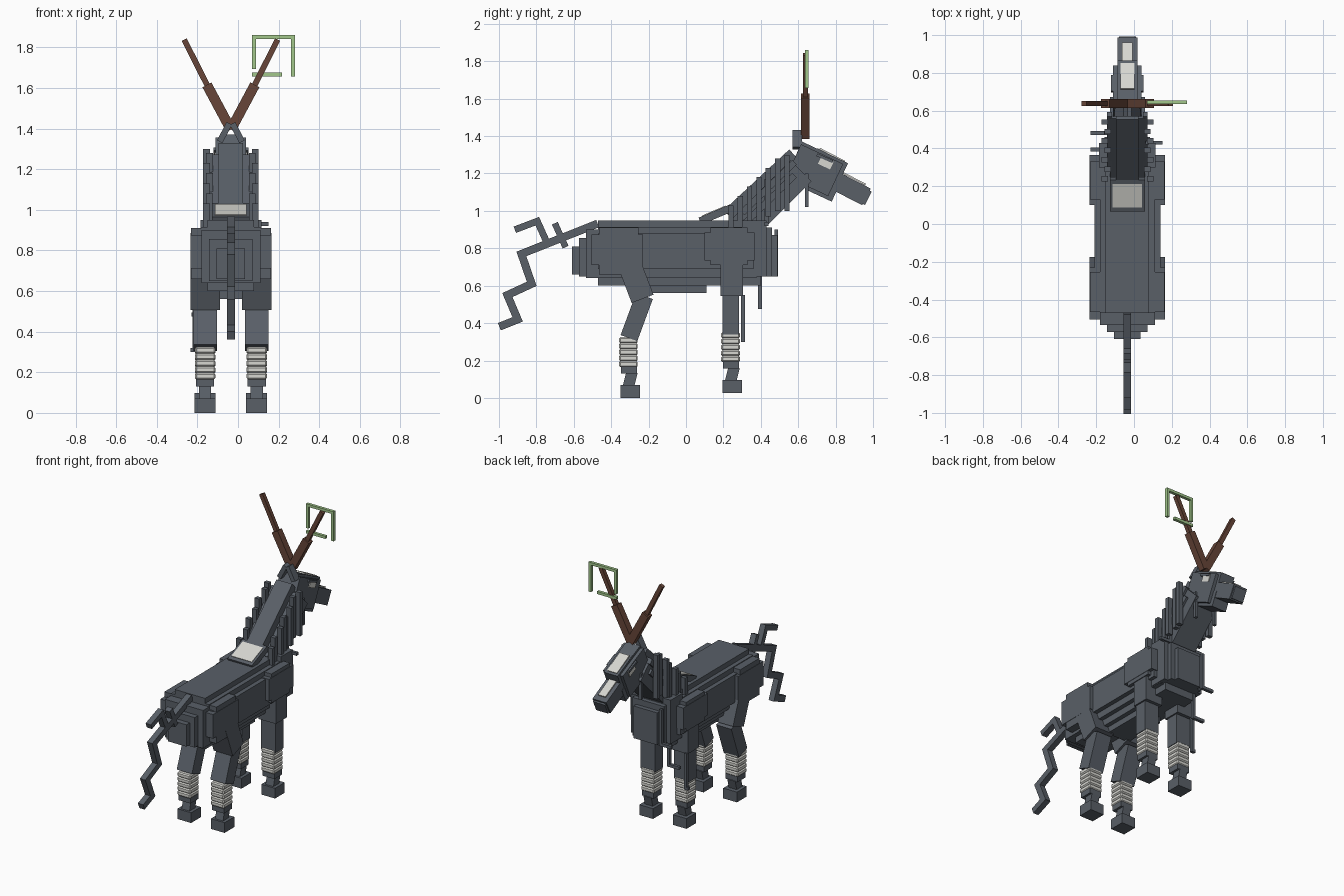
import bpy, bmesh
from mathutils import Vector

if "Cube" in bpy.data.objects:
    bpy.data.objects.remove(bpy.data.objects["Cube"])


def material(name, red, green, blue):
    mat = bpy.data.materials.new(name)
    mat.use_nodes = True
    mat.diffuse_color = (red, green, blue, 1)
    shader = mat.node_tree.nodes["Principled BSDF"]
    shader.inputs["Base Color"].default_value = mat.diffuse_color
    return mat


GREY = material("slate grey", .1, .115, .137)
WHITE = material("bone white", .68, .68, .64)
BROWN = material("antler brown", .135, .06, .04)
GREEN = material("pale green", .36, .57, .26)
MIDDLE = -.035  # centre plane of the animal
ACROSS, ALONG = Vector((1, 0, 0)), Vector((0, 1, 0))


def bar(name, start, end, width, thick, mat=GREY, side=ACROSS):
    """Box running from start to end, with its width along the side axis."""
    start, end = Vector(start), Vector(end)
    run = end - start
    normal = run.normalized().cross(side)
    bm = bmesh.new()
    bmesh.ops.create_cube(bm, size=1)
    for vert in bm.verts:
        along, sideways, out = vert.co
        vert.co = (start + end) / 2 + run * along + side * width * sideways + normal * thick * out
    bmesh.ops.recalc_face_normals(bm, faces=bm.faces)
    mesh = bpy.data.meshes.new(name)
    bm.to_mesh(mesh)
    bm.free()
    mesh.materials.append(mat)
    part = bpy.data.objects.new(name, mesh)
    bpy.context.collection.objects.link(part)
    return part


def plank(name, start, end, width, thick, mat=GREY, x=MIDDLE):
    """Bar between two (y, z) points at a constant x."""
    return bar(name, (x, *start), (x, *end), width, thick, mat)


def block(name, x, width, back, front, bottom, top, mat=GREY):
    """Upright box."""
    level = (bottom + top) / 2
    return plank(name, (back, level), (front, level), width, top - bottom, mat, x)


def chain(name, points, thick):
    """Jointed strip on the centre plane."""
    for start, end in zip(points, points[1:]):
        start, end = Vector(start), Vector(end)
        overlap = (end - start).normalized() * thick * .45
        plank(name, start - overlap, end + overlap, .04, thick)


def lower_leg(label, x, y, ground):
    """Wrapped shin, ankle, pastern and hoof, shared by all four legs."""
    wraps, height = 5, .032
    for i in range(wraps):
        bottom = ground + .165 + i * height
        wrap = block(label + "_bandage", x, .1, y - .05, y + .05, bottom, bottom + height, WHITE)
        bevel = wrap.modifiers.new("rounded wrap", "BEVEL")
        bevel.width = .007
        bevel.segments = 1
    block(label + "_ankle", x, .09, y - .04, y + .045, ground + .13, ground + .167)
    plank(label + "_pastern", (y + .02, ground + .14), (y, ground + .06), .06, .06, GREY, x)
    block(label + "_hoof", x, .104, y - .043, y + .062, ground, ground + .07)


# Barrel: nested blocks that narrow as they grow taller
for i, layer in enumerate(("outer", "middle", "inner")):
    block("body_" + layer, MIDDLE, .35 - i * .06, -.47, .36 + i * .02, .69 - i * .045, .88 + i * .035)
    block("rump_" + layer, MIDDLE, .29 - i * .075, -.535 - i * .037, -.4, .64 + i * .01, .9 - i * .045)
    block("chest_" + layer, MIDDLE, .3 - i * .06, .3, .43 + i * .03, .65, .95 - i * .04)
block("belly", MIDDLE, .17, -.2, .11, .56, .64)

for label, side in (("right", -1), ("left", 1)):
    x = MIDDLE + side * .127
    outer = MIDDLE + side * .16

    # Rear leg
    rear = label + "_rear"
    block(label + "_haunch", outer, .08, -.505, -.23, .71, .875)
    block(label + "_haunch_core", outer, .075, -.465, -.255, .66, .91)
    plank(rear + "_thigh", (-.335, .8), (-.232, .53), .145, .125, GREY, x)
    plank(rear + "_shin", (-.222, .545), (-.305, .32), .115, .095, GREY, x)
    lower_leg(rear, x, -.308, 0)

    # Front leg
    front = label + "_front"
    block(label + "_shoulder", outer, .08, .1, .365, .735, .885)
    block(label + "_shoulder_core", outer, .075, .13, .33, .71, .91)
    block(front + "_thigh", x, .13, .185, .305, .545, .76)
    block(front + "_shin", x, .11, .195, .283, .34, .55)
    lower_leg(front, x, .238, .027)

    # Mane: upright strands climbing the neck, over two sloping locks
    strands = 7
    for i in range(strands):
        y = .24 + i * .05
        top = min(y + .79, 1.3)
        spread = .12 - .015 * (i % 2)
        block(label + "_mane_strand", MIDDLE + side * spread, .034,
              y - .014, y + .014, top - .18 - i * .02, top)
    for drop in (.05, .12):
        plank(label + "_mane_lock", (.3, 1.04 - drop), (.58, 1.31 - drop),
              .025, .035, GREY, MIDDLE + side * .095)
    block(label + "_cheek_strand", MIDDLE + side * .075, .02, .635, .655, 1.02, 1.2)

    # Eye and lid
    cheek = MIDDLE + side * .076
    plank(label + "_eye", (.715, 1.272), (.78, 1.242), .009, .045, WHITE, cheek)
    plank(label + "_eyelid", (.7, 1.3), (.785, 1.263), .02, .016, GREY, cheek)

    # Ear and two-part antler, leaning outwards
    def leaning(name, y, low, high, foot, tip, thick, depth, mat):
        bar(label + name, (MIDDLE + side * foot, y, low), (MIDDLE + side * tip, y, high),
            depth, thick, mat, ALONG)

    leaning("_ear", .595, 1.335, 1.425, .055, .008, .03, .05, GREY)
    leaning("_antler_base", .638, 1.395, 1.615, 0, .118, .05, .046, BROWN)
    leaning("_antler_tip", .638, 1.6, 1.838, .11, .23, .028, .026, BROWN)

# Neck and withers
plank("neck_crest", (.27, .93), (.62, 1.255), .12, .2)
plank("neck_sides", (.3, .9), (.615, 1.215), .185, .16)
plank("withers", (.075, .945), (.24, 1.015), .185, .04)
plank("withers_patch", (.09, .973), (.213, 1.025), .155, .008, WHITE)

# Head
plank("skull", (.575, 1.27), (.8, 1.165), .15, .19)
plank("brow", (.6, 1.325), (.845, 1.21), .105, .1)
plank("jaw", (.66, 1.16), (.8, 1.095), .11, .1)
plank("snout", (.77, 1.175), (.965, 1.075), .105, .1)
plank("nose", (.91, 1.1), (.975, 1.068), .09, .08)
plank("forehead_frame", (.7, 1.33), (.845, 1.255), .1, .012)
plank("forehead_patch", (.715, 1.333), (.85, 1.263), .075, .009, WHITE)
plank("snout_patch", (.83, 1.208), (.96, 1.141), .055, .009, WHITE)

# Vines trailing from the chest, each bent outwards at the tip
for x, y, bottom, reach in ((-.15, .482, .65, -.08), (-.15, .395, .475, -.08),
                            (-.215, .305, .3, -.02), (.07, .43, .92, .08)):
    block("vine", x, .02, y - .01, y + .01, bottom, bottom + .25)
    tip = Vector((x, y, bottom + .01))
    bar("vine_tip", tip, tip + ACROSS * reach, .02, .02, GREY, ALONG)

# Open square hanging at the left antler, with a short lower edge
left, right, low, high, rod = .07, .28, 1.657, 1.86, .018
for name, start, end, bottom, top in (
        ("inner", left, left + rod, low + rod * 2, high),
        ("outer", right - rod, right, low, high),
        ("upper", left, right, high - rod, high),
        ("lower", left, right - rod * 3.5, low, low + rod)):
    block("frame_" + name, (start + end) / 2, end - start, .635, .655, bottom, top, GREEN)

# Zigzag tail with two side branches
chain("tail", ((-.49, .925), (-.88, .77), (-.825, .61), (-.955, .55), (-.9, .42), (-.98, .388)), .042)
chain("tail_upper_branch", ((-.9, .905), (-.795, .945), (-.75, .845)), .036)
chain("tail_lower_branch", ((-.695, .92), (-.65, .82)), .034)
